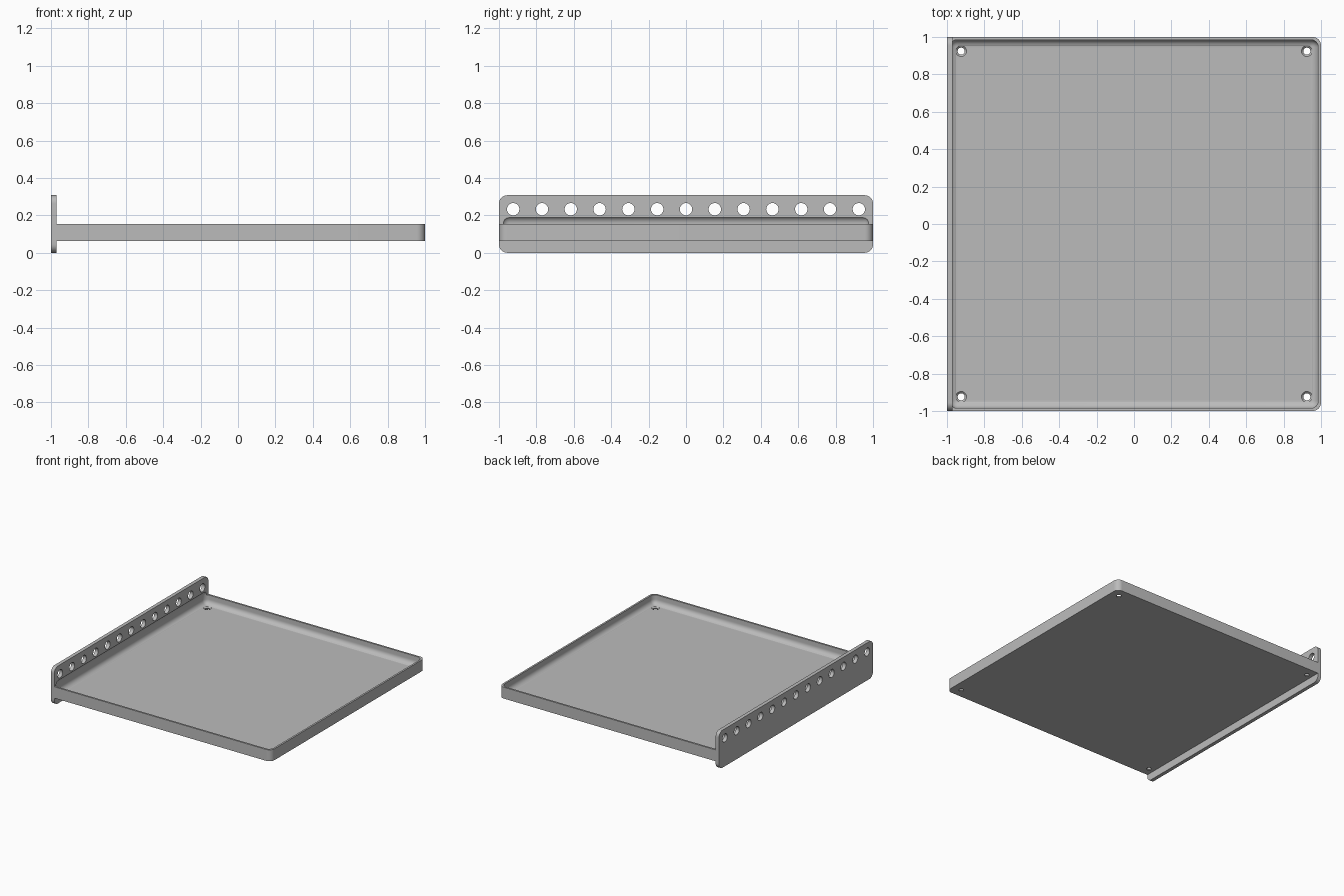
import bpy
import bmesh
from mathutils import Matrix, Vector

cube = bpy.data.objects.get("Cube")
if cube:
    bpy.data.objects.remove(cube, do_unlink=True)

# Single grey material
grey = bpy.data.materials.new("plain_grey")
grey.use_nodes = True
colour = (0.5, 0.5, 0.5, 1)
grey.diffuse_color = colour
grey.node_tree.nodes["Principled BSDF"].inputs["Base Color"].default_value = colour


def make_object(name, bm):
    mesh = bpy.data.meshes.new(name)
    bmesh.ops.recalc_face_normals(bm, faces=bm.faces)
    bm.to_mesh(mesh)
    bm.free()
    mesh.materials.append(grey)
    obj = bpy.data.objects.new(name, mesh)
    bpy.context.collection.objects.link(obj)
    return obj


def rounded_box(name, lo, hi, radius, pick, segments=8):
    """Box between two corners with the picked edges rounded."""
    lo, hi = Vector(lo), Vector(hi)
    bm = bmesh.new()
    bmesh.ops.create_cube(bm, size=1)
    for v in bm.verts:
        v.co = Vector(v.co[i] * (hi - lo)[i] + (hi + lo)[i] / 2 for i in range(3))
    edges = [e for e in bm.edges if pick(e)]
    bmesh.ops.bevel(bm, geom=edges, offset=radius, segments=segments,
                    profile=0.5, affect='EDGES')
    return make_object(name, bm)


def cones(name, matrices, r1, r2, depth):
    """Several cylinders or cones in one mesh."""
    bm = bmesh.new()
    for m in matrices:
        bmesh.ops.create_cone(bm, cap_ends=True, segments=32, radius1=r1,
                              radius2=r2, depth=depth, matrix=m)
    return make_object(name, bm)


def combine(target, other, operation):
    mod = target.modifiers.new(operation.lower(), 'BOOLEAN')
    mod.operation = operation
    mod.solver = 'EXACT'
    mod.object = other
    bpy.context.view_layer.objects.active = target
    bpy.ops.object.modifier_apply(modifier=mod.name)
    bpy.data.objects.remove(other, do_unlink=True)


def along(edge, axis):
    return abs((edge.verts[0].co - edge.verts[1].co)[axis]) > 1e-4


# Tray body with the two outer corners rounded
tray = rounded_box("tray_with_mounting_panel", (-1, -1, 0.062), (1, 1, 0.155), 0.045,
                   lambda e: along(e, 2) and e.verts[0].co.x > 0)

# Upright panel along the right side
panel = rounded_box("panel", (-1, -1, 0), (-0.97, 1, 0.308), 0.045,
                    lambda e: along(e, 0))
combine(tray, panel, 'UNION')

# Hollow with filleted edges, which also recesses the panel
hollow = rounded_box("hollow", (-0.985, -0.985, 0.08), (0.985, 0.985, 0.197), 0.04,
                     lambda e: True)
combine(tray, hollow, 'DIFFERENCE')

# Row of holes through the panel
count = 13
turn = Matrix.Rotation(1.570796, 4, 'Y')
row = [Matrix.Translation((-0.985, -0.924 + 1.848 * i / (count - 1), 0.233)) @ turn
       for i in range(count)]
combine(tray, cones("panel_holes", row, 0.033, 0.033, 0.1), 'DIFFERENCE')

# Countersunk screw holes in the floor corners
corners = [(x, y) for x in (-0.924, 0.924) for y in (-0.924, 0.924)]
through = [Matrix.Translation((x, y, 0.07)) for x, y in corners]
combine(tray, cones("screw_holes", through, 0.019, 0.019, 0.06), 'DIFFERENCE')
sinks = [Matrix.Translation((x, y, 0.078)) for x, y in corners]
combine(tray, cones("countersinks", sinks, 0.019, 0.035, 0.016), 'DIFFERENCE')

# Smooth fillets, sharp edges
bpy.ops.object.select_all(action='DESELECT')
tray.select_set(True)
bpy.context.view_layer.objects.active = tray
bpy.ops.object.shade_smooth_by_angle(angle=0.52)
